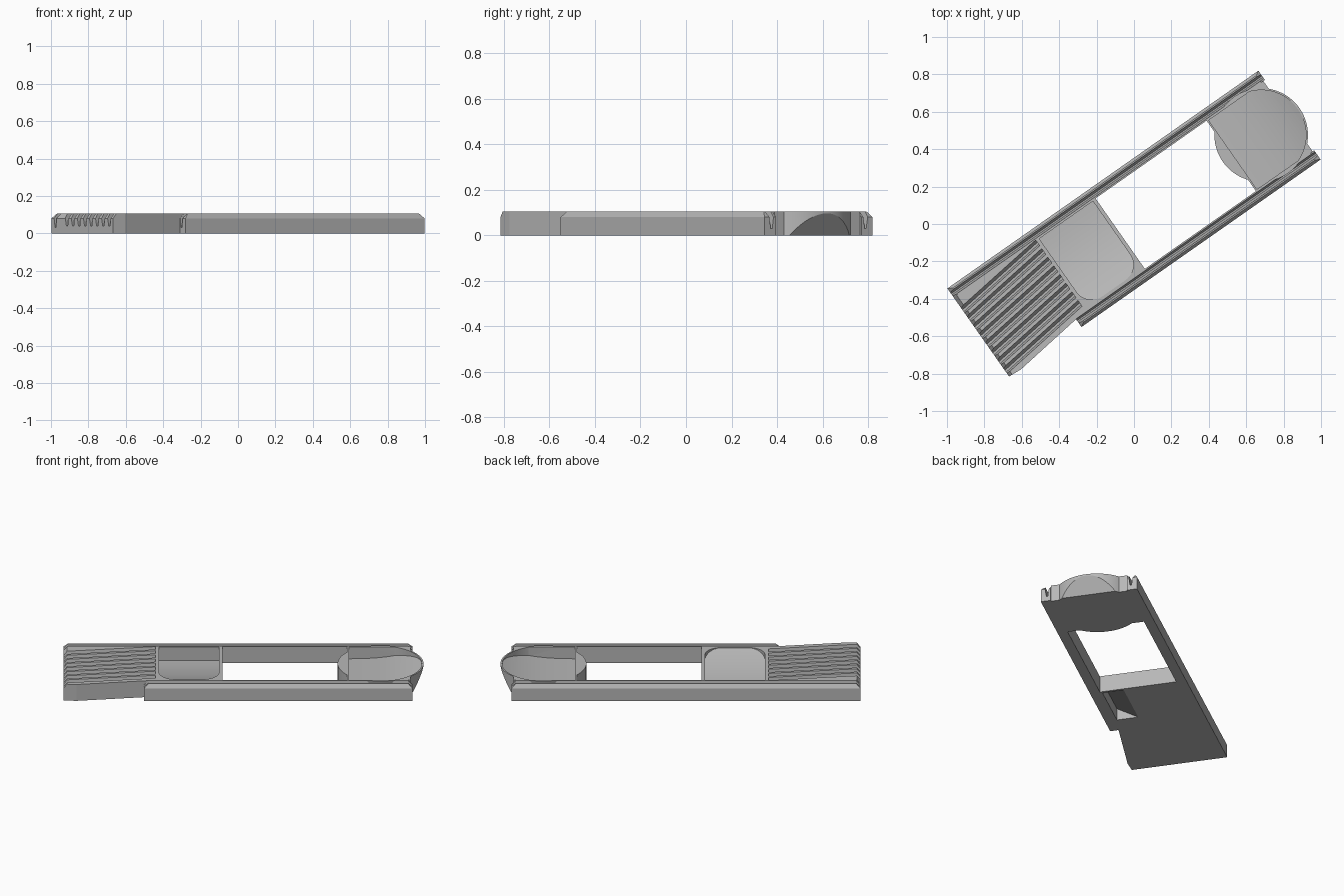
import bpy, bmesh, math
from mathutils import Matrix

old = bpy.data.objects.get("Cube")
if old:
    bpy.data.objects.remove(old, do_unlink=True)

TOP = 0.105     # overall height
HALF = 0.29     # half width over the rails
INNER = 0.23    # half width between the rails
END = 1.015     # half length of the rails

grey = bpy.data.materials.new("plain_grey")
grey.use_nodes = True
grey.diffuse_color = (0.48, 0.48, 0.48, 1)
grey.node_tree.nodes["Principled BSDF"].inputs["Base Color"].default_value = (0.48, 0.48, 0.48, 1)


def prism(name, points, axis, lo, hi):
    """Extrude a 2D outline along one axis: x (y,z), y (x,z) or z (x,y)."""
    place = {"x": lambda a, b, h: (h, a, b),
             "y": lambda a, b, h: (a, h, b),
             "z": lambda a, b, h: (a, b, h)}[axis]
    bm = bmesh.new()
    low = [bm.verts.new(place(a, b, lo)) for a, b in points]
    high = [bm.verts.new(place(a, b, hi)) for a, b in points]
    bm.faces.new(low)
    bm.faces.new(high)
    for i in range(len(points)):
        j = (i + 1) % len(points)
        bm.faces.new((low[i], low[j], high[j], high[i]))
    bmesh.ops.recalc_face_normals(bm, faces=bm.faces)
    mesh = bpy.data.meshes.new(name)
    bm.to_mesh(mesh)
    bm.free()
    mesh.materials.append(grey)
    obj = bpy.data.objects.new(name, mesh)
    bpy.context.collection.objects.link(obj)
    return obj


def box(name, x0, x1, y0, y1, z0=0, z1=TOP):
    return prism(name, [(x0, y0), (x1, y0), (x1, y1), (x0, y1)], "z", z0, z1)


def combine(obj, tool, operation="DIFFERENCE"):
    mod = obj.modifiers.new("bool", "BOOLEAN")
    mod.operation = operation
    mod.solver = "EXACT"
    mod.object = tool
    bpy.context.view_layer.objects.active = obj
    bpy.ops.object.modifier_apply(modifier=mod.name)
    bpy.data.objects.remove(tool, do_unlink=True)


def arc(cx, cy, r, start, stop, steps):
    angles = [math.radians(start + (stop - start) * i / steps) for i in range(steps + 1)]
    return [(cx + r * math.cos(a), cy + r * math.sin(a)) for a in angles]


parts = []

# Grooved rails with a chamfered outer edge and sloped ends
for name, side, start in (("left_rail", 1, -END), ("right_rail", -1, -0.546)):
    section = [(INNER, 0), (HALF, 0), (HALF, 0.08), (0.275, TOP), (0.268, TOP),
               (0.256, 0.03), (0.248, 0.03), (0.238, TOP), (INNER, TOP)]
    rail = prism(name, [(side * y, z) for y, z in section], "x", start, END)
    for end, slope in ((start, 1), (END, -1)):
        tip = [(end - slope * 0.02, 0.08), (end, 0.08), (end + slope * 0.025, TOP),
               (end + slope * 0.025, 0.13), (end - slope * 0.02, 0.13)]
        combine(rail, prism("end_cutter", tip, "y", -1, 1))
    parts.append(rail)

# Rounded nose: block plus disc, undercut below and dished on top
nose = box("rounded_nose", 0.635, END - 0.01, -INNER, INNER)
combine(nose, prism("disc", arc(0.83, 0, 0.25, 0, 357, 119), "z", 0, TOP), "UNION")
combine(nose, prism("undercut", [(END, -0.01), (1.3, -0.01), (1.3, TOP), (1.085, TOP)],
                    "y", -0.5, 0.5))
dish = prism("dish", [(0.645, -0.225)] + arc(0.83, 0, 0.24, -70, 70, 48) + [(0.645, 0.225)],
             "z", -0.1, 0.2)
curve = [(0.6 + 0.48 * i / 24, 0.03 + 0.075 * (i / 24) ** 3) for i in range(25)]
combine(dish, prism("dish_floor", curve + [(1.2, TOP), (1.2, 0.3), (0.6, 0.3)],
                    "y", -0.5, 0.5), "INTERSECT")
combine(nose, dish)
parts.append(nose)

# Thumb pad: a curved ramp sunk between two thin walls, hollow underneath
pad = box("thumb_pad", -0.48, -0.09, -INNER, INNER)
outline = ([(-0.11, 0.226), (-0.46, 0.226)] + arc(-0.36, -0.12, 0.1, 180, 270, 10)
           + arc(-0.21, -0.12, 0.1, 270, 360, 10))
scoop = prism("scoop", outline, "z", -0.1, 0.2)
ramp = [(0.24 - 0.465 * i / 24, 0.02 + 0.085 * (i / 24) ** 2.2) for i in range(25)]
combine(scoop, prism("ramp", ramp + [(-0.3, TOP), (-0.3, 0.3), (0.24, 0.3)], "x", -1, 1),
        "INTERSECT")
combine(pad, scoop)
combine(pad, prism("hollow", [(-0.08, -0.01), (-0.09, 0), (-0.218, 0.075), (-0.218, -0.01)],
                   "x", -0.43, -0.105))
parts.append(pad)

# Ribbed grip: flat block with slanted grooves running to the open end
grip = prism("ribbed_grip", [(-0.48, INNER), (-END, INNER), (-END, -0.285), (-0.94, -0.29),
                             (-0.55, -0.24), (-0.48, -0.232)], "z", 0, TOP)
turn = Matrix.Translation((-END, 0, 0)) @ Matrix.Rotation(math.radians(7), 4, "Z")
for i in range(8):
    y = 0.145 - 0.056 * i
    groove = prism("groove", [(y + 0.023, 0.12), (y + 0.016, 0.085), (y + 0.004, 0.04),
                              (y - 0.008, 0.04), (y - 0.015, 0.085), (y - 0.02, 0.12)],
                   "x", -0.15, 0.6)
    groove.data.transform(turn)
    combine(grip, groove)
# Sloped top edge at the end of the grip
combine(grip, prism("edge_cutter", [(-END - 0.02, 0.08), (-END, 0.08), (-END + 0.02, TOP),
                                    (-END + 0.02, 0.13), (-END - 0.02, 0.13)], "y", -1, 1))
parts.append(grip)

# Turn the whole model diagonally and finish the shading
diagonal = Matrix.Rotation(math.radians(35), 4, "Z")
bpy.ops.object.select_all(action="DESELECT")
for part in parts:
    part.data.transform(diagonal)
    part.data.update()
for part in (nose, pad):
    part.select_set(True)
    bpy.context.view_layer.objects.active = part
bpy.ops.object.shade_smooth_by_angle(angle=math.radians(25))
